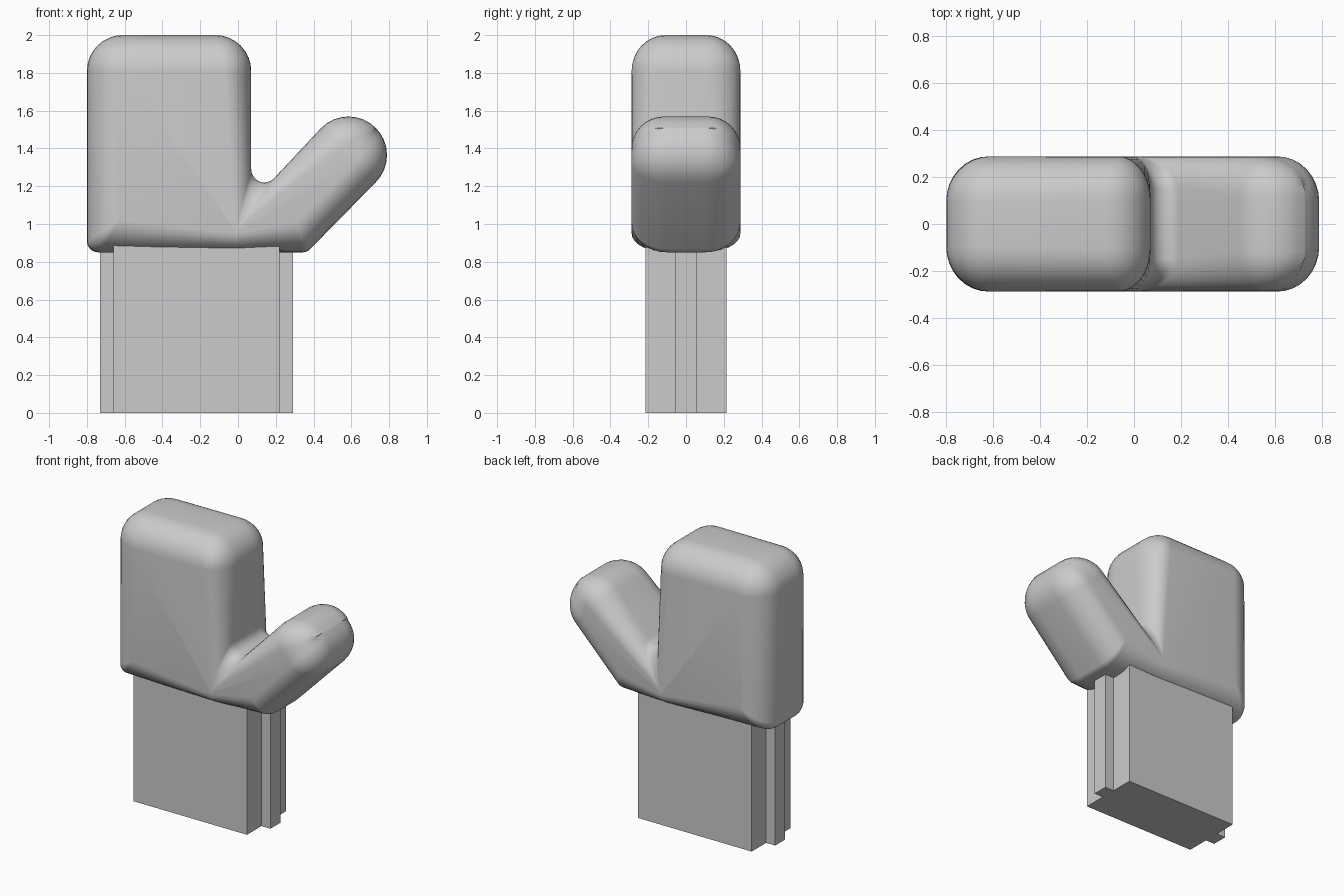
import bpy
import bmesh
from math import cos, sin, pi, radians
from mathutils import Vector

cube = bpy.data.objects.get("Cube")
if cube:
    bpy.data.objects.remove(cube, do_unlink=True)

# Single plain grey
grey = bpy.data.materials.new("plain_grey")
grey.use_nodes = True
grey.diffuse_color = (0.6, 0.6, 0.6, 1)
grey.node_tree.nodes["Principled BSDF"].inputs["Base Color"].default_value = (0.6, 0.6, 0.6, 1)

HALF_DEPTH = 0.288
ARC_STEPS = 8
ROUND_STEPS = 8


def add_object(name, bm):
    bmesh.ops.recalc_face_normals(bm, faces=bm.faces)
    mesh = bpy.data.meshes.new(name)
    bm.to_mesh(mesh)
    bm.free()
    mesh.materials.append(grey)
    obj = bpy.data.objects.new(name, mesh)
    bpy.context.collection.objects.link(obj)
    return obj


def add_box(name, x0, x1, half_y, z1):
    bm = bmesh.new()
    bmesh.ops.create_cube(bm, size=1)
    for v in bm.verts:
        v.co = ((x0 + x1) / 2 + v.co.x * (x1 - x0), v.co.y * 2 * half_y, (v.co.z + 0.5) * z1)
    return add_object(name, bm)


# Mitten outline corners: arc centre, radius, start and end angle,
# matching corner of the flat face, depth of the edge rounding
corners = [
    ((-0.74, 0.91), 0.06, 270, 180, (-0.62, 1.02), 0.19),     # heel
    ((-0.61, 1.81), 0.19, 180, 90, (-0.61, 1.81), 0.19),      # top outer
    ((-0.12, 1.81), 0.19, 90, 0, (-0.07, 1.81), 0.18),        # top inner
    ((0.14, 1.29), 0.07, 180, 315, (-0.01, 0.97), 0.14),      # crotch
    ((0.585, 1.365), 0.204, 135, 45, (0.54, 1.40), 0.17),     # thumb tip
    ((0.585, 1.365), 0.204, 45, -45, (0.61, 1.32), 0.19),
    ((0.34, 0.91), 0.06, -45, -90, (0.31, 1.01), 0.19),       # thumb base
    ((-0.01, 0.85), 0, -90, -90, (-0.01, 0.95), 0.19),        # bottom middle
]
outline = []
for (cx, cz), r, start, end, inner, depth in corners:
    steps = ARC_STEPS if r else 0
    for i in range(steps + 1):
        a = radians(start + (end - start) * i / max(steps, 1))
        outer = Vector((cx + r * cos(a), cz + r * sin(a)))
        outline.append((outer, Vector(inner), depth))

# Mitten: layers of the outline rounded towards flat front and back faces
bm = bmesh.new()
rings = []
for side in (-1, 1):
    angles = [pi / 2 * i / ROUND_STEPS for i in range(ROUND_STEPS + 1)]
    for a in (angles if side > 0 else reversed(angles)):
        ring = []
        for outer, inner, depth in outline:
            p = outer.lerp(inner, 1 - cos(a))
            y = HALF_DEPTH - depth * (1 - sin(a))
            ring.append(bm.verts.new((p.x, side * y, p.y)))
        rings.append(ring)
n = len(outline)
for low, high in zip(rings, rings[1:]):
    for i in range(n):
        j = (i + 1) % n
        bm.faces.new((low[i], low[j], high[j], high[i]))
bm.faces.new(rings[0])
bm.faces.new(rings[-1])
bmesh.ops.remove_doubles(bm, verts=bm.verts, dist=0.0005)
mitten = add_object("mitten", bm)
bpy.ops.object.select_all(action='DESELECT')
mitten.select_set(True)
bpy.context.view_layer.objects.active = mitten
bpy.ops.object.shade_smooth_by_angle(angle=radians(40))

# Wrist block with a narrow tongue on both sides
add_box("wrist", -0.66, 0.22, 0.215, 0.98)
add_box("wrist_tongue", -0.73, 0.29, 0.055, 0.92)
